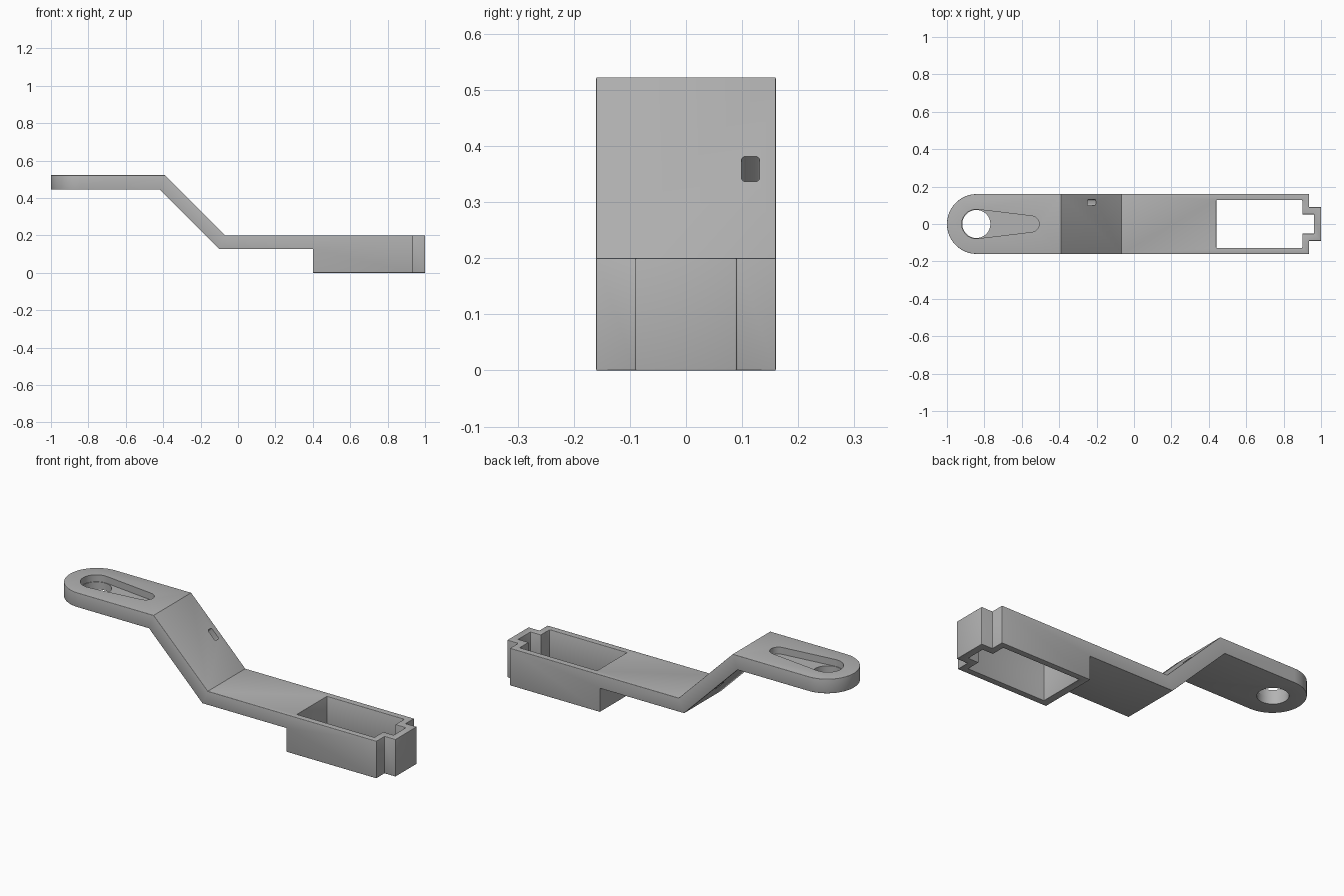
import bpy, bmesh
from math import pi, cos, sin, radians
from mathutils import Matrix, Vector

if "Cube" in bpy.data.objects:
    bpy.data.objects.remove(bpy.data.objects["Cube"])

grey = bpy.data.materials.new("light_grey_plastic")
grey.use_nodes = True
grey.diffuse_color = (0.45, 0.45, 0.45, 1)
grey.node_tree.nodes["Principled BSDF"].inputs["Base Color"].default_value = grey.diffuse_color


def prism(name, outline, low, high, matrix=Matrix()):
    """Extrude a flat outline along local z."""
    bm = bmesh.new()
    face = bm.faces.new([bm.verts.new((x, y, low)) for x, y in outline])
    new = bmesh.ops.extrude_face_region(bm, geom=[face])["geom"]
    bmesh.ops.translate(bm, vec=(0, 0, high - low),
                        verts=[v for v in new if isinstance(v, bmesh.types.BMVert)])
    bm.transform(matrix)
    bmesh.ops.recalc_face_normals(bm, faces=bm.faces)
    mesh = bpy.data.meshes.new(name)
    bm.to_mesh(mesh)
    bm.free()
    mesh.materials.append(grey)
    obj = bpy.data.objects.new(name, mesh)
    bpy.context.collection.objects.link(obj)
    return obj


def arc(cx, cy, r, start, end, n):
    angles = [radians(start + (end - start) * i / n) for i in range(n + 1)]
    return [(cx + r * cos(a), cy + r * sin(a)) for a in angles]


def mirrored(half):
    """Complete an outline whose upper half is given."""
    return half + [(x, -y) for x, y in reversed(half)]


def apply_modifiers(obj):
    bpy.context.view_layer.objects.active = obj
    for m in list(obj.modifiers):
        bpy.ops.object.modifier_apply(modifier=m.name)


def combine(obj, tool, operation="DIFFERENCE"):
    m = obj.modifiers.new("cut", "BOOLEAN")
    m.operation, m.object, m.solver = operation, tool, "EXACT"
    apply_modifiers(obj)
    bpy.data.objects.remove(tool)


# Cranked side profile: raised arm, slope, lower arm and deep box
side = [(-1.2, 0.445), (-0.418, 0.445), (-0.10, 0.127), (0.40, 0.127), (0.40, 0), (1.2, 0),
        (1.2, 0.20), (-0.068, 0.20), (-0.39, 0.522), (-1.2, 0.522)]
bracket = prism("cranked_bracket", side, -0.3, 0.3, Matrix.Rotation(pi / 2, 4, "X"))

# Plan outline: round head and stepped end tab
plan = arc(-0.84, 0, 0.16, 180, 90, 24)[1:] + [(0.935, 0.16), (0.935, 0.09), (1, 0.09)]
combine(bracket, prism("plan", mirrored(plan) + [(-1, 0)], -0.5, 1), "INTERSECT")

# Open box well with its end notch
well = [(0.44, 0.127), (0.90, 0.127), (0.90, 0.052), (0.962, 0.052)]
combine(bracket, prism("well", mirrored(well), -0.5, 1))

# Softened outer edges, with the bends left crisp
bevel = bracket.modifiers.new("soft_edges", "BEVEL")
bevel.width, bevel.segments = 0.009, 3
bevel.limit_method, bevel.angle_limit = "ANGLE", radians(50)
apply_modifiers(bracket)

# Tapered recess and round hole in the head
recess = arc(-0.843, 0, 0.078, 277, 83, 24) + arc(-0.55, 0, 0.043, 83, -83, 16)
combine(bracket, prism("recess", recess, 0.485, 0.7))
combine(bracket, prism("hole", arc(-0.843, 0, 0.075, 0, 352.5, 47), 0.3, 0.7))

# Small rounded slot square to the slope
corner = 0.008
slot = [p for i, (sx, sy) in enumerate([(1, 1), (-1, 1), (-1, -1), (1, -1)])
        for p in arc(sx * (0.032 - corner), sy * (0.016 - corner), corner, i * 90, i * 90 + 90, 4)]
tilt = Matrix.Translation((-0.228, 0.115, 0.358)) @ Matrix.Rotation(pi / 4, 4, "Y")
combine(bracket, prism("slot", slot, -0.2, 0.1, tilt))

bpy.ops.object.select_all(action="DESELECT")
bracket.select_set(True)
bpy.context.view_layer.objects.active = bracket
bpy.ops.object.shade_smooth_by_angle(angle=radians(35))
